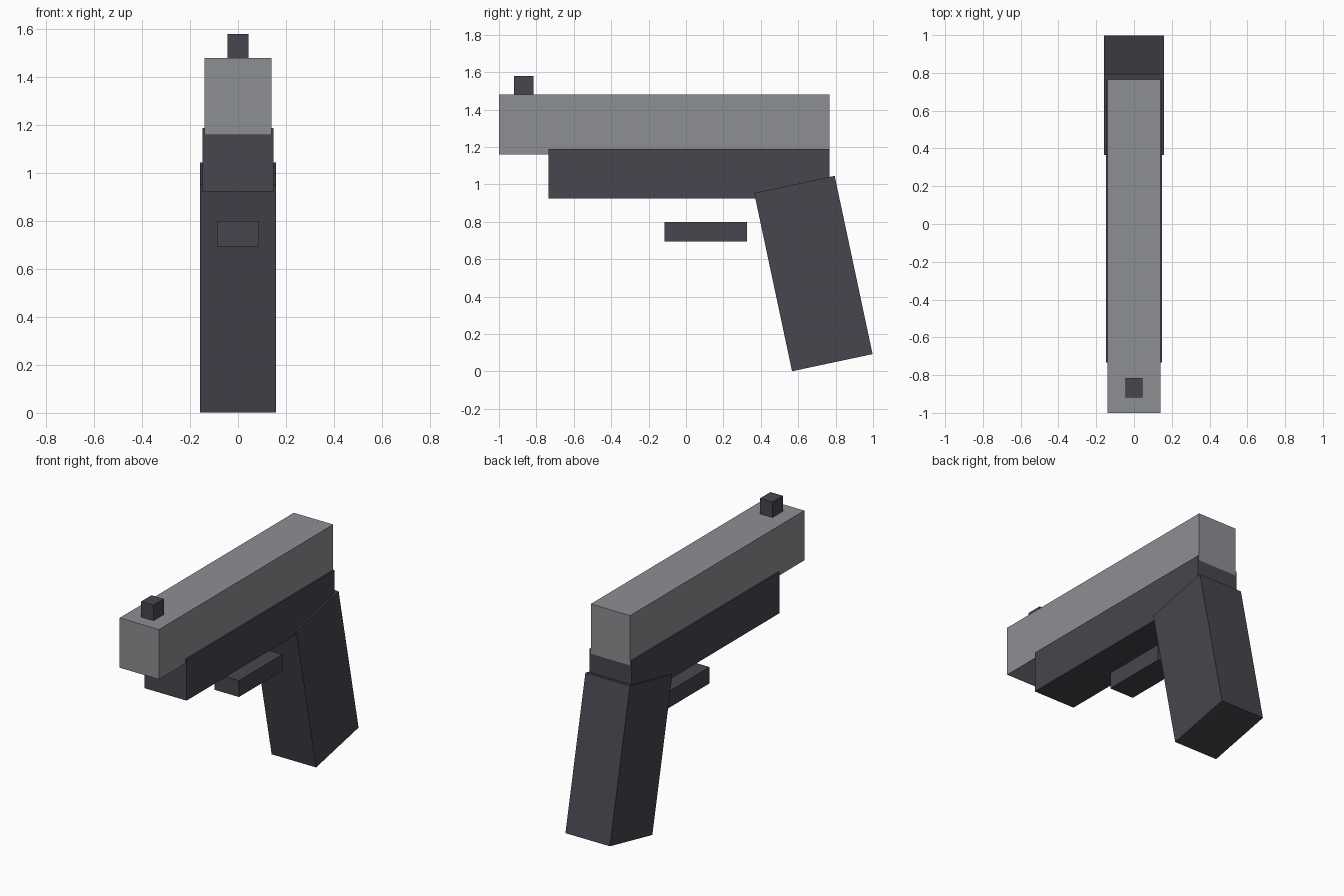
import bpy
import math

if "Cube" in bpy.data.objects:
    bpy.data.objects.remove(bpy.data.objects["Cube"], do_unlink=True)


def make_material(name, rgb):
    mat = bpy.data.materials.new(name)
    mat.use_nodes = True
    color = (*rgb, 1.0)
    mat.diffuse_color = color
    mat.node_tree.nodes["Principled BSDF"].inputs["Base Color"].default_value = color
    return mat


def box(name, mat, center, size, tilt=0.0):
    """Flat-sided block, optionally leaned back about the x axis."""
    bpy.ops.mesh.primitive_cube_add(size=1, location=center)
    obj = bpy.context.object
    obj.name = name
    obj.scale = size
    bpy.ops.object.transform_apply(location=False, rotation=False, scale=True)
    obj.rotation_euler.x = math.radians(tilt)
    obj.data.materials.append(mat)
    return obj


steel = make_material("steel grey", (0.27, 0.275, 0.29))
dark = make_material("dark grey", (0.062, 0.061, 0.076))

# Upper slide and its front sight
box("slide", steel, (0, -0.117, 1.32), (0.28, 1.766, 0.32))
box("front_sight", dark, (0, -0.867, 1.53), (0.088, 0.105, 0.1))

# Frame under the slide, slightly wider than it
box("frame", dark, (0, 0.016, 1.057), (0.298, 1.5, 0.265))

# Floating trigger guard bar
box("trigger_guard", dark, (0, 0.106, 0.747), (0.174, 0.441, 0.105))

# Grip leaning back
box("grip", dark, (0, 0.681, 0.523), (0.316, 0.44, 0.974), tilt=12)
